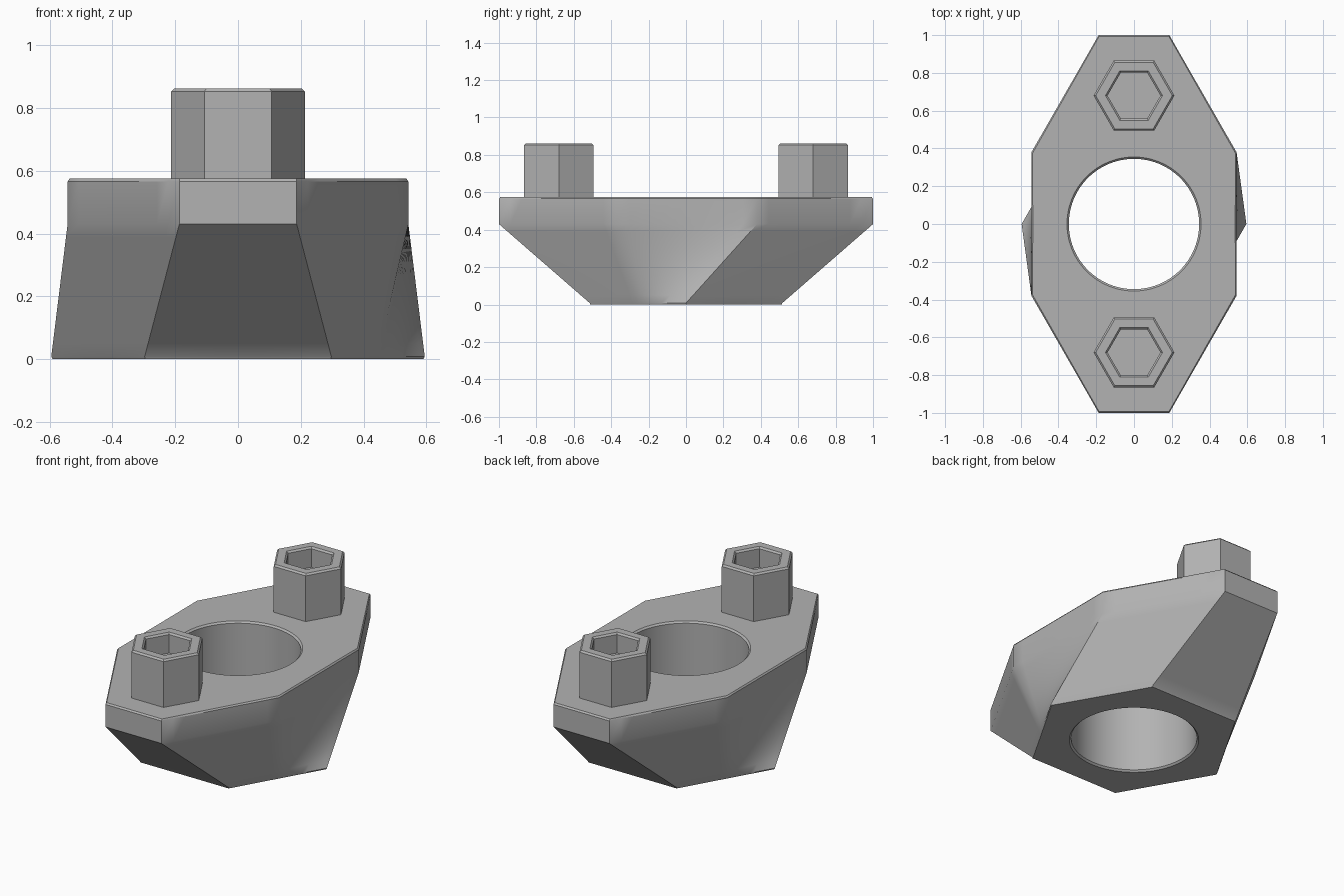
import bpy, bmesh, math
from mathutils import Vector

if "Cube" in bpy.data.objects:
    bpy.data.objects.remove(bpy.data.objects["Cube"])

grey = bpy.data.materials.new("plain grey")
grey.use_nodes = True
GREY = (0.45, 0.45, 0.45, 1)
grey.diffuse_color = GREY
grey.node_tree.nodes["Principled BSDF"].inputs["Base Color"].default_value = GREY


def loft(name, rings):
    """Skin a stack of equal-sized rings and cap both ends."""
    bm = bmesh.new()
    rows = [[bm.verts.new(p) for p in ring] for ring in rings]
    n = len(rows[0])
    for low, high in zip(rows, rows[1:]):
        for i in range(n):
            j = (i + 1) % n
            bm.faces.new((low[i], low[j], high[j], high[i]))
    bm.faces.new(rows[0][::-1])
    bm.faces.new(rows[-1])
    bmesh.ops.recalc_face_normals(bm, faces=bm.faces)
    mesh = bpy.data.meshes.new(name)
    bm.to_mesh(mesh)
    bm.free()
    mesh.materials.append(grey)
    obj = bpy.data.objects.new(name, mesh)
    bpy.context.collection.objects.link(obj)
    return obj


def smooth(obj):
    bpy.ops.object.select_all(action="DESELECT")
    obj.select_set(True)
    bpy.context.view_layer.objects.active = obj
    bpy.ops.object.shade_smooth_by_angle(angle=math.radians(32))


def circle(r, z, n, y=0):
    return [Vector((r * math.cos(math.tau * i / n), y + r * math.sin(math.tau * i / n), z))
            for i in range(n)]


def outline(half, z, steps=10):
    """Complete an outline by a half turn, then divide its sides."""
    pts = [Vector((x, y, z)) for x, y in half]
    pts += [Vector((-x, -y, z)) for x, y in half]
    return [a.lerp(b, k / steps) for a, b in zip(pts, pts[1:] + pts[:1]) for k in range(steps)]


def shrink(ring, amount, z):
    return [Vector((p.x, p.y, 0)) * (1 - amount / p.length) + Vector((0, 0, z)) for p in ring]


# Flange body: hexagonal foot twisting into an eight-sided plate
plate = [(0.543, 0.38), (0.187, 1), (-0.187, 1), (-0.543, 0.38)]
foot = [(0.595, 0), (0.2975, 0.515), (-0.2975, 0.515), (-0.444, 0.262)]
low, high = outline(foot, 0.008), outline(plate, 0.43)
rows = 10
rings = [shrink(low, 0.004, 0)]
rings += [[a.lerp(b, k / rows) for a, b in zip(low, high)] for k in range(rows + 1)]
rings += [[Vector((p.x, p.y, 0.566)) for p in high], shrink(high, 0.009, 0.575)]
body = loft("flange_body", rings)

# Chamfered round bore through the body
bore = [(0.375, -0.02), (0.345, 0.01), (0.345, 0.565), (0.375, 0.595)]
cutter = loft("bore_cutter", [circle(r, z, 96) for r, z in bore])
cutter.hide_render = True
cut = body.modifiers.new("bore", "BOOLEAN")
cut.operation, cut.solver, cut.object = "DIFFERENCE", "EXACT", cutter
bpy.context.view_layer.objects.active = body
bpy.ops.object.modifier_apply(modifier=cut.name)
bpy.data.objects.remove(cutter)
smooth(body)

# Hexagonal bolt heads with chamfered hexagonal sockets
head = [(0.214, 0.56), (0.214, 0.852), (0.203, 0.862), (0.151, 0.862), (0.14, 0.852), (0.14, 0.74)]
for name, y in (("front_bolt", -0.68), ("back_bolt", 0.68)):
    smooth(loft(name, [circle(r, z, 6, y) for r, z in head]))
